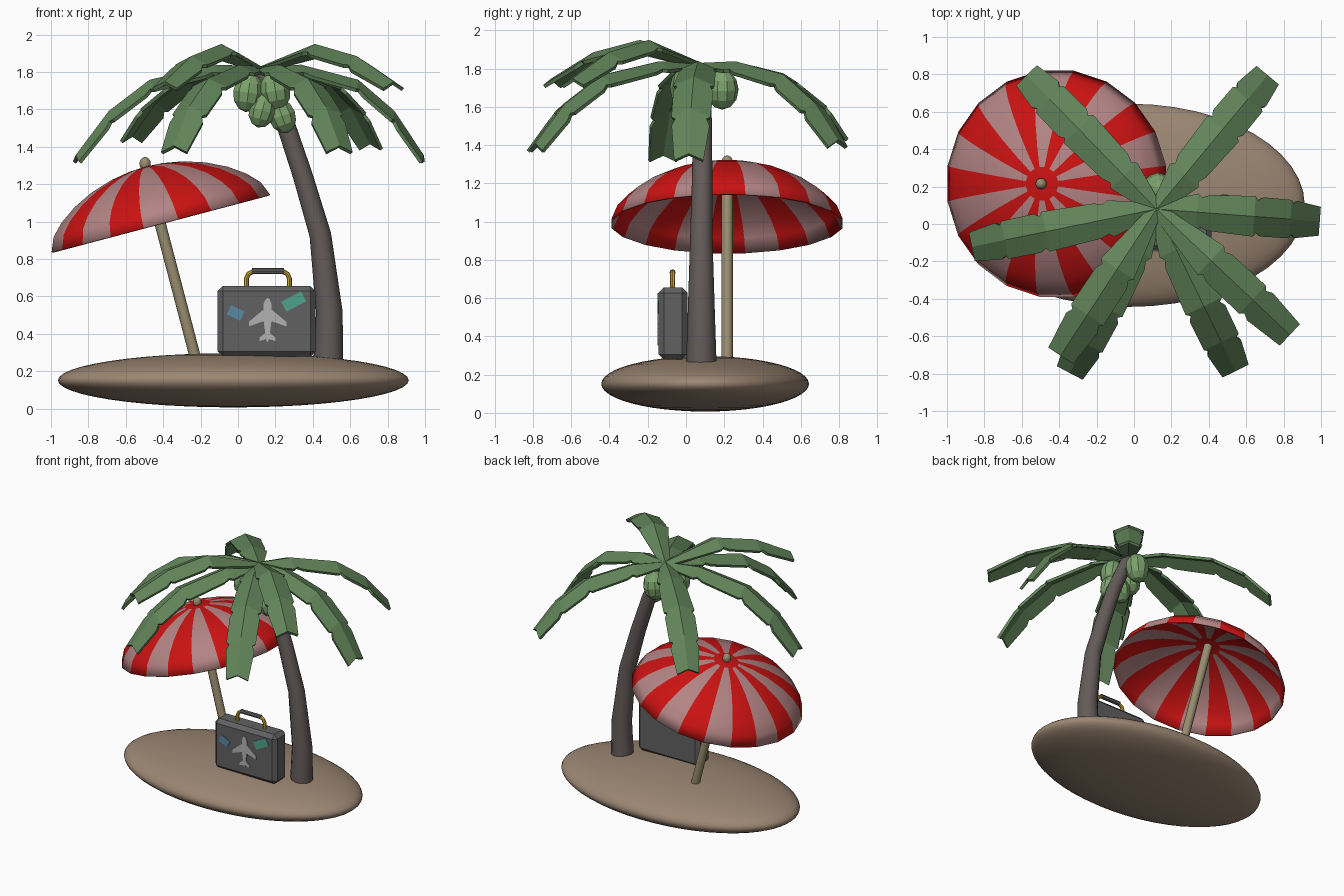
import bpy, bmesh, math
from mathutils import Vector, Matrix

if "Cube" in bpy.data.objects:
    bpy.data.objects.remove(bpy.data.objects["Cube"])


def mat(name, r, g, b):
    m = bpy.data.materials.new(name)
    m.diffuse_color = (r, g, b, 1)
    m.use_nodes = True
    m.node_tree.nodes["Principled BSDF"].inputs["Base Color"].default_value = m.diffuse_color
    return m


SAND = mat("sand", .33, .24, .17)
BARK = mat("bark", .125, .105, .10)
LEAF = mat("leaf", .12, .23, .10)
NUT = mat("nut", .20, .36, .15)
RED = mat("red", .60, .006, .006)
PALE = mat("pale", .45, .23, .23)
WOOD = mat("wood", .32, .27, .16)
CASE = mat("case", .12, .12, .12)
GOLD = mat("gold", .62, .40, .03)
SILVER = mat("silver", .45, .45, .45)
BLUE = mat("blue", .10, .25, .38)
TEAL = mat("teal", .08, .36, .27)


def add(name, bm, *mats, smooth=None):
    bmesh.ops.recalc_face_normals(bm, faces=bm.faces)
    me = bpy.data.meshes.new(name)
    bm.to_mesh(me)
    bm.free()
    ob = bpy.data.objects.new(name, me)
    bpy.context.collection.objects.link(ob)
    for m in mats:
        me.materials.append(m)
    if smooth:
        shade(ob, smooth)
    return ob


def select(ob):
    bpy.ops.object.select_all(action='DESELECT')
    ob.select_set(True)
    bpy.context.view_layer.objects.active = ob


def shade(ob, angle):
    select(ob)
    bpy.ops.object.shade_smooth_by_angle(angle=math.radians(angle))


def ball(name, centre, size, m, seg=32, rings=16, smooth=None, rot=Matrix()):
    bm = bmesh.new()
    bmesh.ops.create_uvsphere(bm, u_segments=seg, v_segments=rings, radius=1,
                              matrix=Matrix.Translation(centre) @ rot @ Matrix.Diagonal((*size, 1)))
    return add(name, bm, m, smooth=smooth)


def tube(name, pts, m, res=4, smooth=40):
    """Round tube along points (x, y, z, radius)."""
    cu = bpy.data.curves.new(name, 'CURVE')
    cu.dimensions = '3D'
    cu.bevel_depth = 1
    cu.bevel_resolution = res
    cu.use_fill_caps = True
    sp = cu.splines.new('POLY')
    sp.points.add(len(pts) - 1)
    for p, (x, y, z, r) in zip(sp.points, pts):
        p.co = (x, y, z, 1)
        p.radius = r
    ob = bpy.data.objects.new(name, cu)
    bpy.context.collection.objects.link(ob)
    cu.materials.append(m)
    select(ob)
    bpy.ops.object.convert(target='MESH')
    ob = bpy.context.view_layer.objects.active
    shade(ob, smooth)
    return ob


def plate(name, pts, m, y=-.143, t=.006):
    """Flat badge in the x-z plane, extruded along y."""
    bm = bmesh.new()
    f = bm.faces.new([bm.verts.new((x, y, z)) for x, z in pts])
    ext = bmesh.ops.extrude_face_region(bm, geom=[f])['geom']
    bmesh.ops.translate(bm, vec=(0, -t, 0), verts=[v for v in ext if isinstance(v, bmesh.types.BMVert)])
    return add(name, bm, m)


# Island
ball("sand_island", (-.025, .10, .152), (.938, .543, .145), SAND, 48, 24, 60)

# Palm trunk
tube("palm_trunk", [(.483, .08, .25, .080), (.488, .08, .52, .071), (.44, .08, .93, .058),
                    (.345, .085, 1.25, .053), (.255, .085, 1.52, .05), (.13, .085, 1.80, .045)], BARK)

# Palm fronds: (fraction along, fraction of drop, half width)
CROWN = Vector((.12, .08, 1.82))
LOW = [(0, 0, .03), (.25, -.02, .095), (.6, .15, .105), (.82, .50, .10), (1, 1, .075)]
HIGH = [(0, 0, .03), (.41, -1.5, .10), (.72, -.7, .10), (1, 1, .075)]


def frond(name, tip, shape):
    tip = Vector(tip)
    flat = Vector((tip.x - CROWN.x, tip.y - CROWN.y, 0))
    side = Vector((-flat.y, flat.x, 0)).normalized()
    mids = [(CROWN + flat * t + Vector((0, 0, (tip.z - CROWN.z) * d)), w) for t, d, w in shape]
    rows = []
    for i, (p, w) in enumerate(mids):
        rows.append((p, w))
        if 0 < i < len(mids) - 1:      # ragged notch after each joint
            q = p.lerp(mids[i + 1][0], .07)
            rows.append((q, w * .8))
            rows.append((p.lerp(mids[i + 1][0], .2), w * .97))
    bm = bmesh.new()
    grid = [[bm.verts.new(p + side * w * s - Vector((0, 0, .45 * w * abs(s)))) for s in (-1, 0, 1)]
            for p, w in rows]
    for a, b in zip(grid, grid[1:]):
        for j in (0, 1):
            bm.faces.new((a[j], a[j + 1], b[j + 1], b[j]))
    ob = add(name, bm, LEAF)
    mod = ob.modifiers.new("thickness", 'SOLIDIFY')
    mod.thickness = .02
    mod.offset = 0


for i, (tip, shape) in enumerate([
        ((-.57, .79, 1.46), LOW), ((.71, .79, 1.42), LOW), ((.985, .015, 1.35), LOW),
        ((.54, -.78, 1.40), LOW), ((-.34, -.79, 1.40), LOW), ((-.86, -.12, 1.35), LOW),
        ((.83, -.59, 1.74), HIGH), ((-.39, -.70, 1.74), HIGH)]):
    frond(f"palm_frond_{i + 1}", tip, shape)

# Coconuts
for i, (x, y, z, s, tilt) in enumerate([(.055, .01, 1.69, 1, 8), (.20, .0, 1.70, 1, -10),
                                        (.13, .0, 1.595, .9, 15), (.235, .03, 1.565, .9, -20),
                                        (.13, .19, 1.69, 1, 5)]):
    ball(f"coconut_{i + 1}", (x, y, z), (.085 * s, .085 * s, .105 * s), NUT, 10, 6,
         rot=Matrix.Rotation(math.radians(tilt), 4, 'Y'))

# Parasol canopy: tilted striped dome
TILT = Matrix.Translation((-.4125, .215, .99)) @ Matrix.Rotation(math.radians(-14.8), 4, 'Y')
N, R, H = 20, .612, .315
bm = bmesh.new()
rings = []
for r in (.09, .20, .32, .43, .52, .58, R):
    k = r / R
    h = H * (.65 * math.sqrt(max(0, 1 - k * k)) + .35 * (1 - k * k))
    rings.append([bm.verts.new((r * math.cos(a), r * math.sin(a), h))
                  for a in [(j - .5) * math.tau / N for j in range(N)]])
top = bm.verts.new((0, 0, H))
for j in range(N):
    n = (j + 1) % N
    bm.faces.new((top, rings[0][j], rings[0][n]))
    for a, b in zip(rings, rings[1:]):
        bm.faces.new((a[j], b[j], b[n], a[n])).material_index = j % 2
bm.transform(TILT)
canopy = add("parasol_canopy", bm, RED, PALE, smooth=30)
mod = canopy.modifiers.new("thickness", 'SOLIDIFY')
mod.thickness = .01
mod.offset = -1

# Parasol pole and knob
tube("parasol_pole", [(-.222, .215, .25, .03), (-.495, .215, 1.29, .03)], WOOD)
ball("parasol_knob", TILT @ Vector((0, 0, H + .015)), (.03, .03, .037), WOOD, 16, 8, 60)

# Suitcase body with chamfered edges
bm = bmesh.new()
bmesh.ops.create_cube(bm, size=1, matrix=Matrix.Translation((.153, -.068, .467))
                      @ Matrix.Diagonal((.524, .15, .378, 1)))
bmesh.ops.bevel(bm, geom=bm.edges[:], offset=.028, segments=1, affect='EDGES')
add("suitcase_body", bm, CASE)

# Suitcase handle: two gold brackets and a grey grip
for name, s in (("left", -1), ("right", 1)):
    tube(f"handle_bracket_{name}", [(.16 + s * dx, -.07, z, .013) for dx, z in
                                    ((.115, .645), (.115, .695), (.105, .72), (.075, .735))], GOLD, 2)
tube("handle_grip", [(.075, -.07, .735, .016), (.245, -.07, .735, .016)], CASE, 2)

# Travel stickers
for name, x, z, w, h, ang, m in (("blue_sticker", -.013, .512, .08, .055, -25, BLUE),
                                 ("teal_sticker", .298, .573, .12, .06, 28, TEAL)):
    c, s = math.cos(math.radians(ang)), math.sin(math.radians(ang))
    plate(name, [(x + u * w / 2 * c - v * h / 2 * s, z + u * w / 2 * s + v * h / 2 * c)
                 for u, v in ((-1, -1), (1, -1), (1, 1), (-1, 1))], m)

# Aeroplane badge from a mirrored half outline
half = [(.012, .583), (.021, .56), (.021, .53), (.10, .465), (.10, .44), (.021, .468),
        (.012, .405), (.042, .38), (.042, .362), (.008, .372)]
outline = [(0, .594)] + half + [(0, .353)] + [(-x, z) for x, z in reversed(half)]
plate("aeroplane_badge", [(.158 + x, z) for x, z in outline], SILVER)
